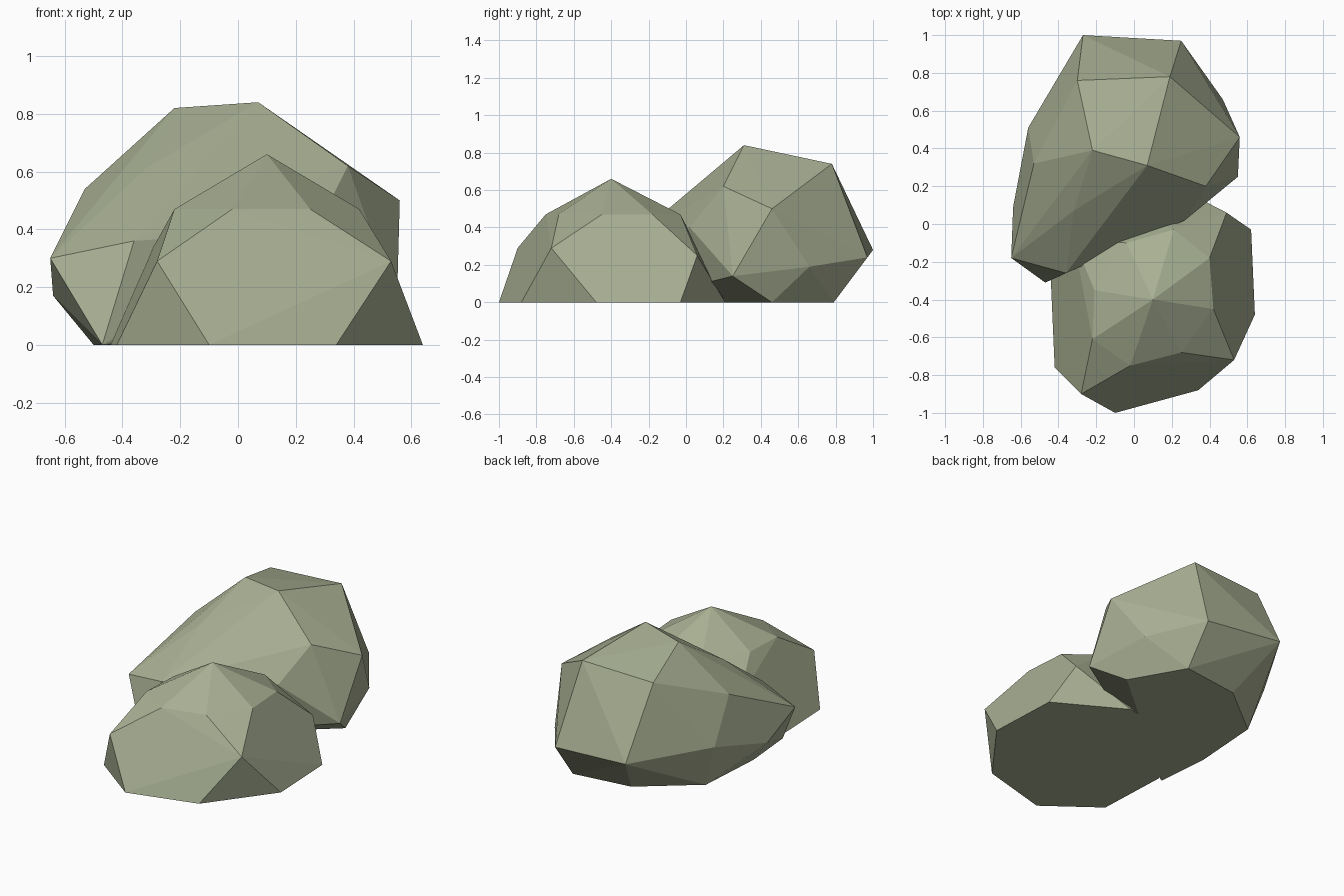
import bpy
import bmesh
from math import radians

default_cube = bpy.data.objects.get("Cube")
if default_cube:
    bpy.data.objects.remove(default_cube, do_unlink=True)

# Single mossy grey-green stone colour
stone = bpy.data.materials.new("sage_stone")
stone.use_nodes = True
stone_colour = (0.39, 0.43, 0.29, 1.0)
stone.diffuse_color = stone_colour
shader = stone.node_tree.nodes["Principled BSDF"]
shader.inputs["Base Color"].default_value = stone_colour
shader.inputs["Roughness"].default_value = 0.9


def level(height, outline):
    """Lift a flat outline of (x, y) corners to one height."""
    return [(x, y, height) for x, y in outline]


def make_boulder(name, corners):
    """Wrap the corner points in a faceted convex stone."""
    bm = bmesh.new()
    for corner in corners:
        bm.verts.new(corner)
    hull = bmesh.ops.convex_hull(bm, input=bm.verts[:])
    inside = [item for item in hull["geom_interior"]
              if isinstance(item, bmesh.types.BMVert)]
    bmesh.ops.delete(bm, geom=inside, context="VERTS")
    # Merge nearly coplanar triangles into clean facets
    bmesh.ops.dissolve_limit(bm, angle_limit=radians(2),
                             verts=bm.verts[:], edges=bm.edges[:])
    bmesh.ops.recalc_face_normals(bm, faces=bm.faces[:])
    mesh = bpy.data.meshes.new(name)
    bm.to_mesh(mesh)
    bm.free()
    mesh.materials.append(stone)
    for face in mesh.polygons:
        face.use_smooth = False
    boulder = bpy.data.objects.new(name, mesh)
    bpy.context.collection.objects.link(boulder)
    return boulder


# Front boulder: octagonal foot, four shoulder corners, octagonal crown, peak
front_foot = level(0, [(-.1, -1), (.34, -.88), (.64, -.48), (.62, -.03),
                       (.2, .21), (-.24, .13), (-.44, -.3), (-.42, -.76)])
front_shoulder = level(.29, [(-.28, -.9), (.53, -.72), (-.32, -.08)])
front_shoulder += level(.25, [(.49, .06)])
front_crown = level(.47, [(-.22, -.61), (-.02, -.75), (.25, -.68),
                          (.42, -.45), (.4, -.18), (.21, -.03),
                          (-.04, -.1), (-.21, -.35)])
front_peak = [(.1, -.4, .66)]
make_boulder("front_boulder",
             front_foot + front_shoulder + front_crown + front_peak)

# Rear boulder: irregular foot, overhanging sides and a sloping top facet
rear_foot = level(0, [(.44, .46), (.25, .79), (-.13, .74),
                      (-.47, .47), (-.5, .03), (-.47, -.31)])
rear_top = [(.07, .31, .84), (-.22, .39, .82),
            (.19, .78, .74), (-.3, .76, .72)]
rear_east = [(.38, .2, .62), (.56, .46, .5), (.55, .25, .14), (.47, .66, .19)]
rear_back = [(.25, .97, .24), (-.27, 1, .28)]
rear_west = [(-.32, .07, .61), (-.53, .32, .54), (-.65, -.18, .3),
             (-.36, -.26, .36), (-.64, .09, .17), (-.56, .51, .28)]
rear_front = [(-.02, -.1, .36), (.27, .02, .4)]
make_boulder("rear_boulder", rear_foot + rear_top + rear_east
             + rear_back + rear_west + rear_front)
